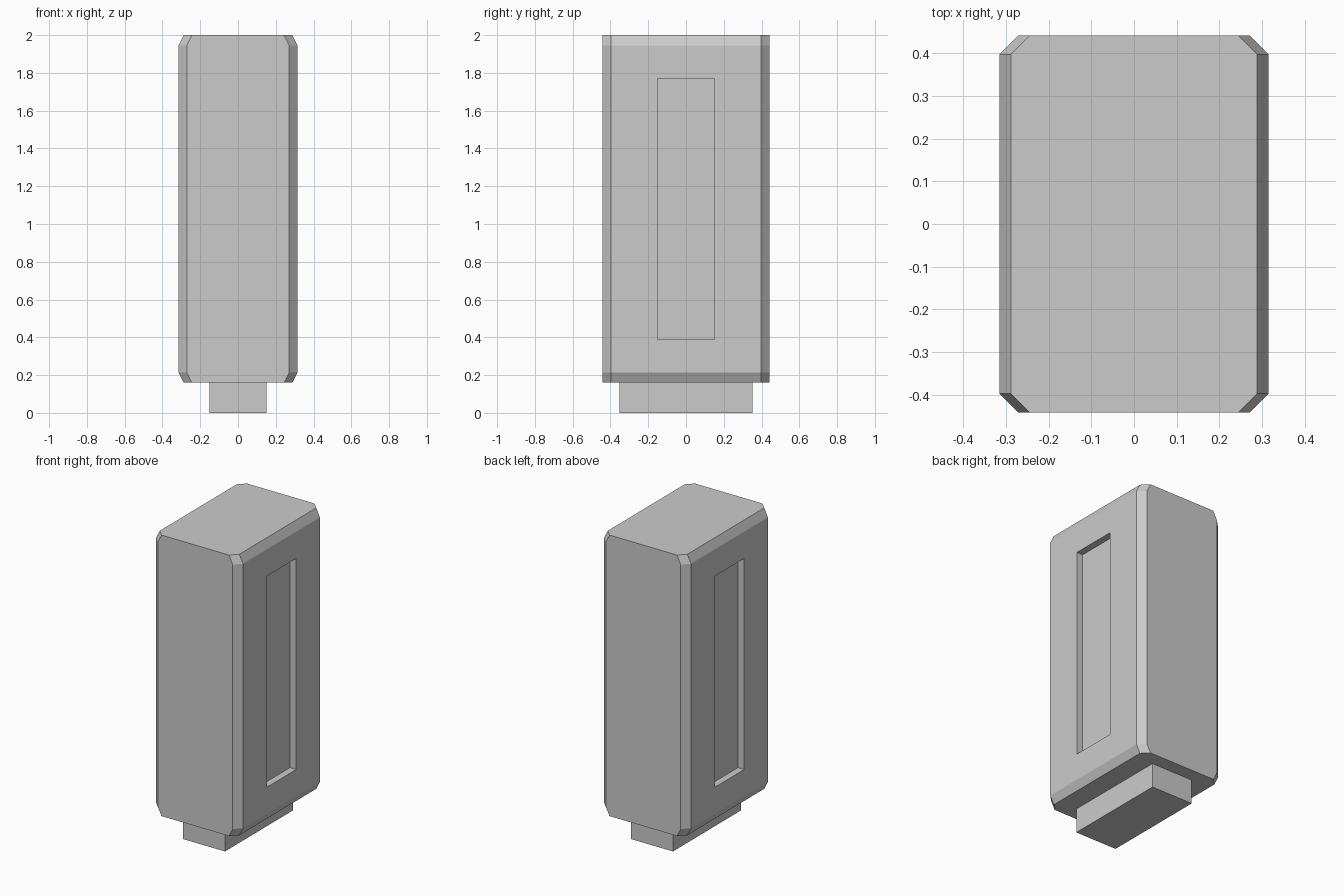
import bpy, bmesh

if "Cube" in bpy.data.objects:
    bpy.data.objects.remove(bpy.data.objects["Cube"])


def make_object(name, bm):
    bmesh.ops.recalc_face_normals(bm, faces=bm.faces)
    mesh = bpy.data.meshes.new(name)
    bm.to_mesh(mesh)
    bm.free()
    obj = bpy.data.objects.new(name, mesh)
    bpy.context.collection.objects.link(obj)
    return obj


def box(name, lo, hi):
    bm = bmesh.new()
    bmesh.ops.create_cube(bm, size=1)
    for v in bm.verts:
        v.co = [(lo[i] + hi[i]) / 2 + v.co[i] * (hi[i] - lo[i]) for i in range(3)]
    return make_object(name, bm)


# Body: chamfered octagonal rings, pulled in along x at top and bottom
bm = bmesh.new()
rings = []
for z, x in ((0.16, 0.288), (0.213, 0.315), (1.945, 0.315), (2.0, 0.288)):
    c = x - 0.044
    outline = [(x, -0.398), (x, 0.398), (c, 0.442), (-c, 0.442),
               (-x, 0.398), (-x, -0.398), (-c, -0.442), (c, -0.442)]
    rings.append([bm.verts.new((px, py, z)) for px, py in outline])
for a, b in zip(rings, rings[1:]):
    for i in range(8):
        j = (i + 1) % 8
        bm.faces.new((a[i], a[j], b[j], b[i]))
bm.faces.new(rings[0])
bm.faces.new(rings[-1])
body = make_object("body", bm)

# Recessed slot in each broad side
for side, lo, hi in (("right", 0.27, 0.4), ("left", -0.4, -0.27)):
    cutter = box(side + "_slot_cutter", (lo, -0.152, 0.388), (hi, 0.152, 1.77))
    cutter.hide_render = True
    cutter.hide_set(True)
    mod = body.modifiers.new(side + "_slot", 'BOOLEAN')
    mod.operation = 'DIFFERENCE'
    mod.solver = 'EXACT'
    mod.object = cutter

# Plug under the body
box("base_plug", (-0.152, -0.352, 0), (0.152, 0.352, 0.16))
